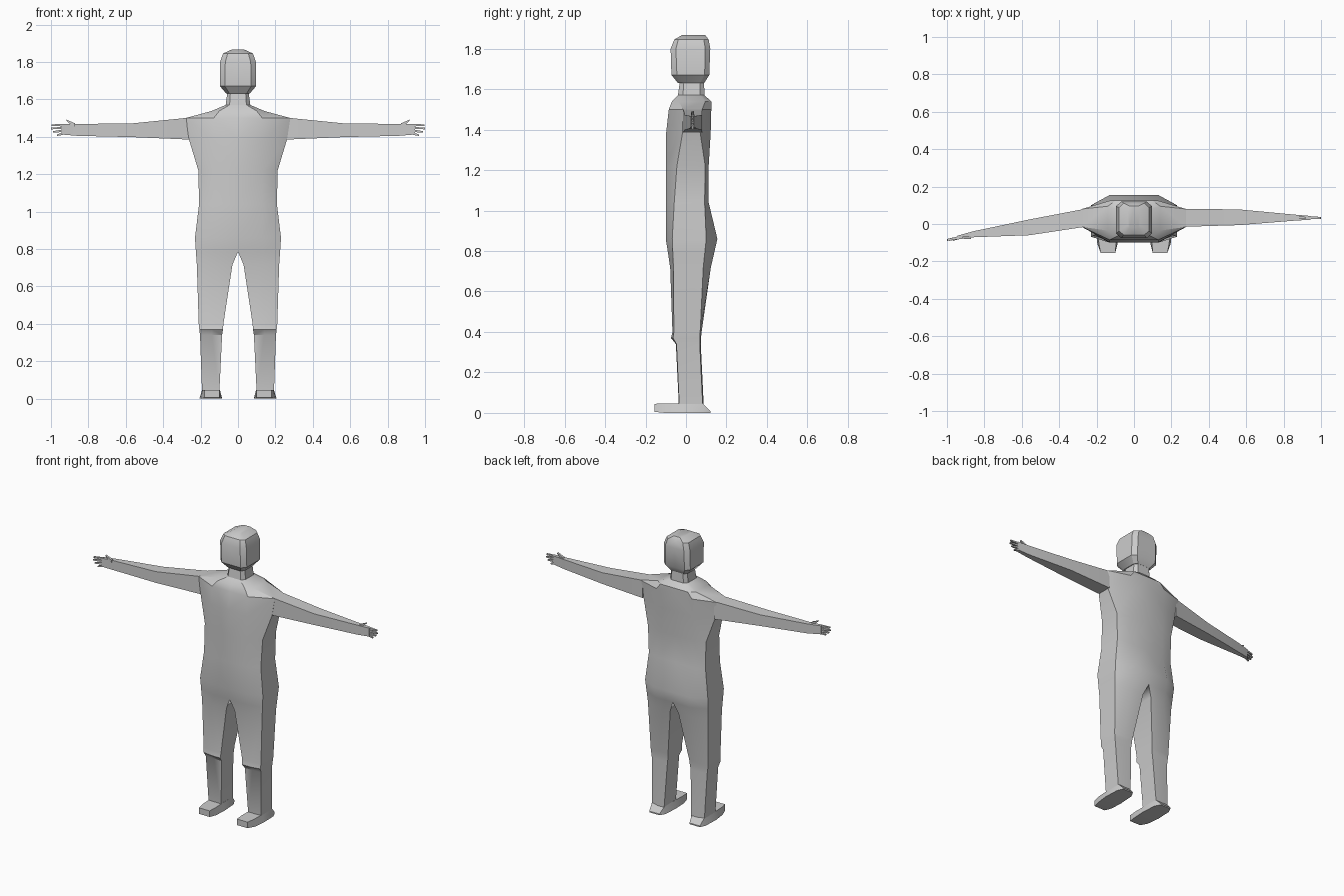
import bpy, bmesh, math


def loft(name, rings, mirror=False):
    """Skin equal-length rings of 3D points; mirrored parts stay open at x = 0."""
    bm = bmesh.new()
    loops = [[bm.verts.new(p) for p in ring] for ring in rings]
    n = len(loops[0])
    for a, b in zip(loops, loops[1:]):
        for i in range(n):
            j = (i + 1) % n
            bm.faces.new((a[i], a[j], b[j], b[i]))
    bm.faces.new(loops[0])
    bm.faces.new(loops[-1])
    bmesh.ops.recalc_face_normals(bm, faces=bm.faces[:])
    if mirror:
        seam = [f for f in bm.faces if all(abs(v.co.x) < 1e-4 for v in f.verts)]
        bmesh.ops.delete(bm, geom=seam, context='FACES')
    me = bpy.data.meshes.new(name)
    bm.to_mesh(me)
    bm.free()
    ob = bpy.data.objects.new(name, me)
    bpy.context.collection.objects.link(ob)
    if mirror:
        m = ob.modifiers.new("mirror", 'MIRROR')
        m.use_clip = True
    bpy.ops.object.select_all(action='DESELECT')
    ob.select_set(True)
    bpy.context.view_layer.objects.active = ob
    bpy.ops.object.shade_smooth_by_angle(angle=math.radians(32))
    return ob


def half_ring(z, xi, xm, xo, yf, sf, sb, yb):
    """Half cross-section: front panel, front bevel, side, back bevel, back panel."""
    return [(xi, yf, z), (xm, yf, z), (xo, sf, z), (xo, sb, z), (xm, yb, z), (xi, yb, z)]


def box_ring(x, y, ty, z0, z1):
    """Arm cross-section: rectangle across the x axis."""
    return [(x, y - ty, z0), (x, y + ty, z0), (x, y + ty, z1), (x, y - ty, z1)]


# body: ankles up through legs, torso, shoulders and neck
body = [
    (0.03, 0.10, 0.145, 0.192, -0.035, -0.033, 0.083, 0.088),
    (0.34, 0.085, 0.14, 0.203, -0.050, -0.047, 0.068, 0.073),
    (0.37, 0.08, 0.14, 0.207, -0.074, -0.064, 0.068, 0.074),
    (0.40, 0.078, 0.14, 0.210, -0.067, -0.060, 0.070, 0.077),
    (0.715, 0.03, 0.13, 0.220, -0.078, -0.062, 0.085, 0.122),
    (0.785, 0.0, 0.13, 0.225, -0.088, -0.065, 0.092, 0.138),
    (0.86, 0.0, 0.13, 0.230, -0.100, -0.068, 0.100, 0.155),
    (1.04, 0.0, 0.13, 0.208, -0.100, -0.058, 0.092, 0.112),
    (1.22, 0.0, 0.13, 0.212, -0.098, -0.045, 0.095, 0.112),
    (1.385, 0.0, 0.13, 0.262, -0.098, -0.017, 0.070, 0.122),
    (1.50, 0.0, 0.13, 0.280, -0.085, -0.015, 0.080, 0.125),
    (1.538, 0.0, 0.10, 0.140, -0.070, -0.035, 0.095, 0.125),
    (1.57, 0.0, 0.045, 0.066, -0.040, -0.015, 0.070, 0.092),
    (1.65, 0.0, 0.040, 0.055, -0.028, -0.010, 0.070, 0.088),
]
loft("body", [half_ring(*r) for r in body], mirror=True)

# head
head = [
    (1.63, 0.0, 0.045, 0.062, -0.040, -0.020, 0.070, 0.090),
    (1.67, 0.0, 0.070, 0.096, -0.072, -0.045, 0.092, 0.115),
    (1.80, 0.0, 0.068, 0.096, -0.076, -0.050, 0.095, 0.120),
    (1.845, 0.0, 0.055, 0.080, -0.058, -0.038, 0.088, 0.112),
    (1.867, 0.0, 0.022, 0.032, -0.020, -0.005, 0.070, 0.095),
]
loft("head", [half_ring(*r) for r in head], mirror=True)

# feet: sections from toe to heel (y, inner top, outer top, inner sole, outer sole, sole z, top z)
foot = [
    (-0.155, 0.100, 0.178, 0.100, 0.178, 0.005, 0.045),
    (-0.105, 0.096, 0.188, 0.088, 0.196, 0.0, 0.046),
    (-0.02, 0.098, 0.192, 0.084, 0.206, 0.0, 0.047),
    (0.083, 0.100, 0.192, 0.090, 0.202, 0.0, 0.047),
    (0.12, 0.110, 0.185, 0.110, 0.185, 0.0, 0.008),
]
loft("feet", [[(a, y, z1), (b, y, z1), (d, y, z0), (c, y, z0)]
              for y, a, b, c, d, z0, z1 in foot], mirror=True)

# arms and hands: the left of the picture swings forward, the other goes straight out
for label, s, ys in (("right", -1, (0.033, -0.018, -0.055, -0.073, -0.085)),
                     ("left", 1, (0.033, 0.036, 0.034, 0.033, 0.033))):
    arm = [(0.262, 0.048, 1.385, 1.502), (0.56, 0.042, 1.398, 1.472),
           (0.86, 0.016, 1.405, 1.468), (0.945, 0.010, 1.412, 1.468)]
    loft(label + "_arm", [box_ring(s * x, y, t, z0, z1)
                          for (x, t, z0, z1), y in zip(arm, ys)])
    # fingers
    for i, (z, tip) in enumerate(((1.462, 0.998), (1.447, 1.0), (1.432, 0.988), (1.417, 0.968))):
        drop = 0.003 * i
        loft(f"{label}_finger_{i + 1}", [
            box_ring(s * 0.935, ys[3], 0.008, z - 0.0065, z + 0.0065),
            box_ring(s * tip, ys[4], 0.005, z - 0.004 - drop, z + 0.004 - drop)])
    # thumb
    loft(label + "_thumb", [
        box_ring(s * 0.872, ys[3], 0.008, 1.455, 1.472),
        box_ring(s * 0.900, ys[3], 0.007, 1.470, 1.484),
        box_ring(s * 0.918, ys[3], 0.005, 1.486, 1.493)])
